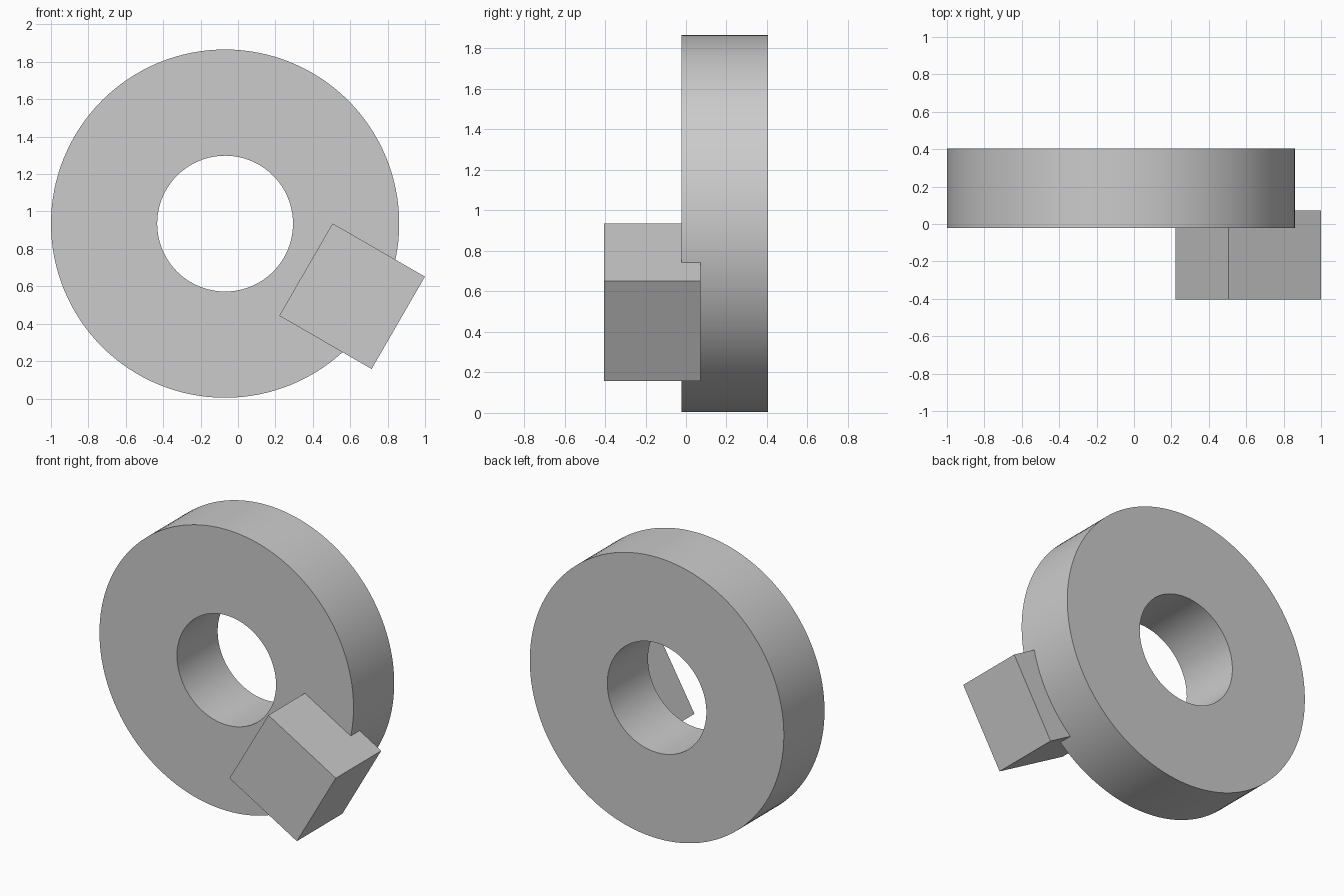
import bpy, bmesh, math
from mathutils import Matrix

cube = bpy.data.objects.get("Cube")
if cube:
    bpy.data.objects.remove(cube, do_unlink=True)

SEGMENTS = 128

grey = bpy.data.materials.new("plain grey")
grey.use_nodes = True
grey.diffuse_color = (0.6, 0.6, 0.6, 1)
grey.node_tree.nodes["Principled BSDF"].inputs["Base Color"].default_value = (0.6, 0.6, 0.6, 1)


def finish(name, bm, location):
    bmesh.ops.recalc_face_normals(bm, faces=bm.faces[:])
    mesh = bpy.data.meshes.new(name)
    bm.to_mesh(mesh)
    bm.free()
    mesh.materials.append(grey)
    obj = bpy.data.objects.new(name, mesh)
    obj.location = location
    bpy.context.collection.objects.link(obj)
    return obj


# Thick ring: a rectangular section spun around the y axis
def make_ring(name, outer, inner, depth, location):
    bm = bmesh.new()
    h = depth / 2
    section = [bm.verts.new((r, y, 0)) for r, y in
               ((inner, -h), (outer, -h), (outer, h), (inner, h))]
    edges = [bm.edges.new((section[i], section[(i + 1) % 4])) for i in range(4)]
    bmesh.ops.spin(bm, geom=section + edges, cent=(0, 0, 0), axis=(0, 1, 0),
                   angle=math.tau, steps=SEGMENTS, use_merge=True)
    bmesh.ops.remove_doubles(bm, verts=bm.verts[:], dist=0.0001)
    return finish(name, bm, location)


ring = make_ring("ring", 0.931, 0.363, 0.426, (-0.069, 0.191, 0.935))
bpy.ops.object.select_all(action='DESELECT')
ring.select_set(True)
bpy.context.view_layer.objects.active = ring
bpy.ops.object.shade_smooth_by_angle(angle=math.radians(30))

# Square block, tilted and set into the front of the ring
bm = bmesh.new()
bmesh.ops.create_cube(bm, size=1)
bmesh.ops.scale(bm, vec=(0.57, 0.476, 0.57), verts=bm.verts)
bmesh.ops.rotate(bm, cent=(0, 0, 0), verts=bm.verts,
                 matrix=Matrix.Rotation(math.radians(30), 3, 'Y'))
finish("block", bm, (0.61, -0.166, 0.547))
